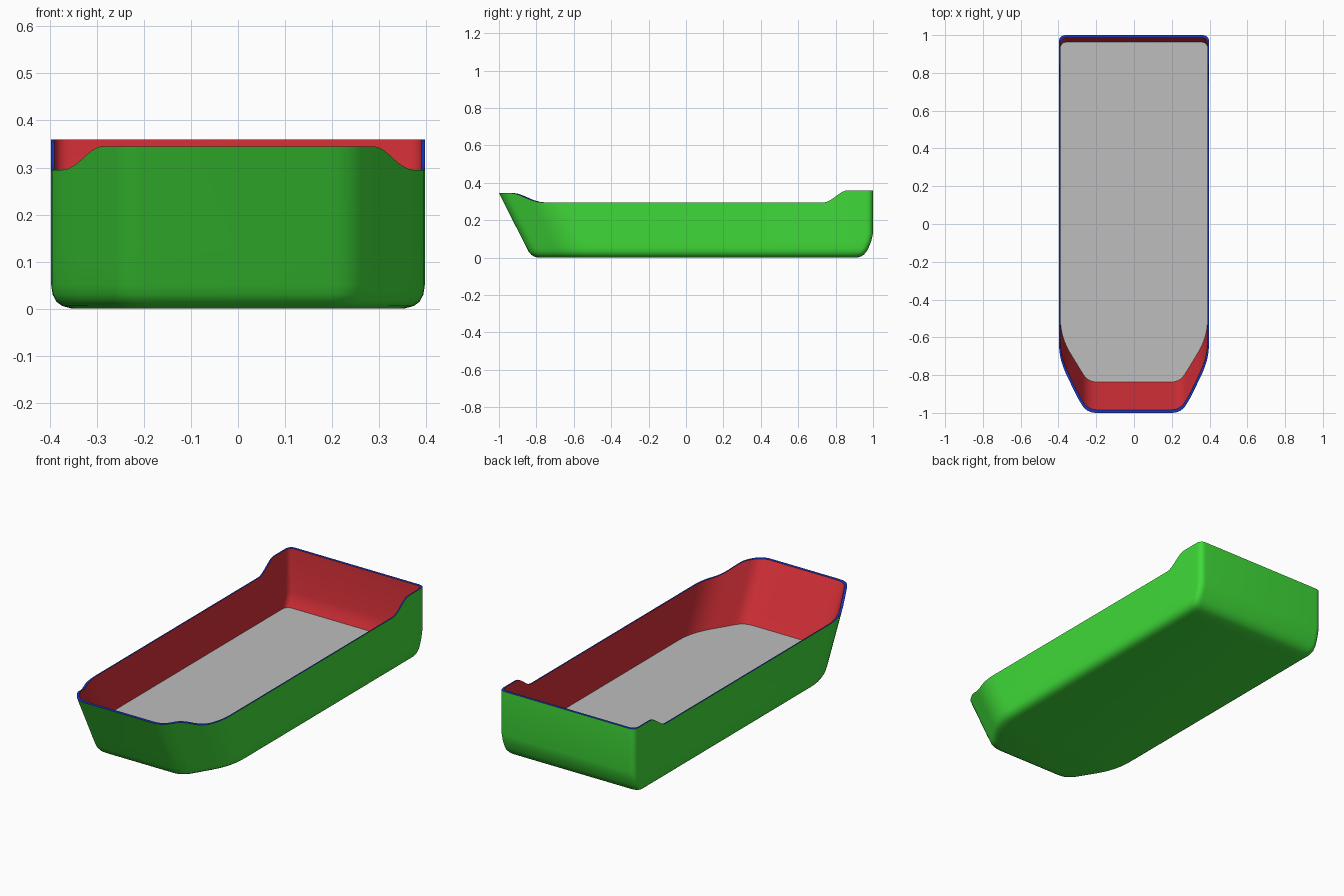
import bpy, math
from mathutils import Vector

if "Cube" in bpy.data.objects:
    bpy.data.objects.remove(bpy.data.objects["Cube"])

def material(name, rgb):
    m = bpy.data.materials.new(name)
    m.diffuse_color = (*rgb, 1)
    m.use_nodes = True
    m.node_tree.nodes["Principled BSDF"].inputs["Base Color"].default_value = m.diffuse_color
    return m

green = material("hull green", (0.05, 0.70, 0.04))
red = material("inner red", (0.68, 0.03, 0.04))
blue = material("rim blue", (0.01, 0.035, 0.50))
grey = material("floor grey", (0.51, 0.51, 0.51))

# Hull section: height, half width, bow distance, stern distance
SECTION = [(0, .352, .790, .915), (.006, .374, .812, .935), (.015, .386, .827, .950),
           (.03, .394, .840, .964), (.05, .397, .850, .975), (.09, .397, .871, .991),
           (.13, .397, .891, 1.0), (.345, .397, 1.0, 1.0), (.40, .397, 1.028, 1.0)]

def section(z):
    for a, b in zip(SECTION, SECTION[1:]):
        if z <= b[0]:
            t = (z - a[0]) / (b[0] - a[0])
            return [p + (q - p) * t for p, q in zip(a[1:], b[1:])]

def corner(prev, c, nxt, r, n=6):
    """Rounded corner as a short curve."""
    a = c + (prev - c).normalized() * r
    b = c + (nxt - c).normalized() * r
    return [a * (1 - t) ** 2 + c * 2 * t * (1 - t) + b * t * t
            for t in [i / n for i in range(n + 1)]]

def outline(z, inset=0.0):
    """Plan outline at height z, counter-clockwise from the bow."""
    w, b, s = section(z)
    fx = .25 - .5 * (.397 - w) - inset * .006
    w -= inset * .007
    b -= inset * .016
    s -= inset * .014
    front = Vector((fx, -b))
    side = Vector((w, -b + (w - fx) * 1.64))
    stern = Vector((w, s))
    p = corner(Vector((0, -b)), front, side, .05)
    q = corner(front, side, stern, .10)
    half = p + [p[-1].lerp(q[0], i / 8) for i in range(1, 8)] + q
    half += [Vector((w, .72 + .0145 * i)) for i in range(11)]
    half += corner(side, stern, Vector((0, s)), .036)
    return half + [Vector((-v.x, v.y)) for v in reversed(half)]

def smooth(t):
    t = min(1, max(0, t))
    return t * t * (3 - 2 * t)

def rim_height(y):
    return (.295 + .05 * smooth((-.76 - y) / .18) ** 1.2
            + .065 * smooth((y - .735) / .13))

def ring(z, inset=0.0):
    return [(p.x, p.y, z) for p in outline(z, inset)]

# Heights of the sheer line, solved on the sloping bow
N = len(outline(.3))
tops = []
for i in range(N):
    z = .32
    for _ in range(8):
        z = rim_height(outline(z)[i].y)
    tops.append(z)

def top_ring(inset=0.0):
    return [(*outline(z, inset)[i], z) for i, z in enumerate(tops)]

def make(name, rings, mat, flip=False, cap=False):
    verts = [v for r in rings for v in r]
    faces = []
    for k in range(len(rings) - 1):
        for i in range(N):
            j = (i + 1) % N
            f = (k * N + i, k * N + j, (k + 1) * N + j, (k + 1) * N + i)
            faces.append(f[::-1] if flip else f)
    if cap:
        faces.append(tuple(range(N)) if len(rings) == 1 else tuple(reversed(range(N))))
    me = bpy.data.meshes.new(name)
    me.from_pydata(verts, [], faces)
    me.materials.append(mat)
    ob = bpy.data.objects.new(name, me)
    bpy.context.collection.objects.link(ob)
    bpy.ops.object.select_all(action='DESELECT')
    ob.select_set(True)
    bpy.context.view_layer.objects.active = ob
    bpy.ops.object.shade_smooth_by_angle(angle=math.radians(35))
    return ob

# Outer shell with closed bottom
make("outer_hull", [ring(s[0]) for s in SECTION[:7]] + [top_ring()], green, cap=True)
# Inner walls above the floor
FLOOR = .055
make("inner_wall", [ring(z, 1) for z in (FLOOR, .07, .09, .11, .13)] + [top_ring(1)], red, flip=True)
# Thin rim along the top edge
make("rim", [top_ring(), top_ring(1)], blue)
# Flat floor
make("floor", [ring(FLOOR, 1)], grey, cap=True)
